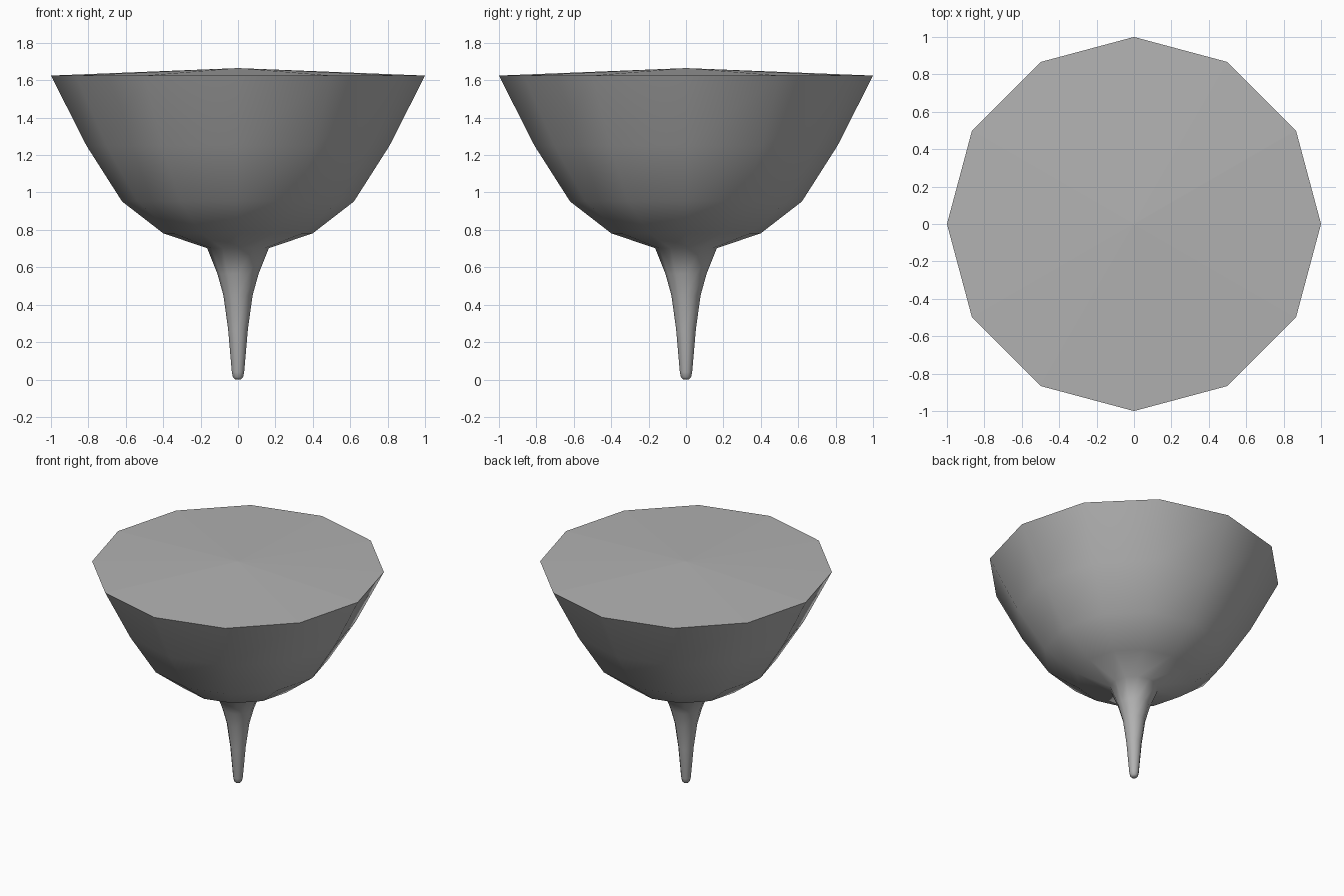
import bpy, bmesh, math

if "Cube" in bpy.data.objects:
    bpy.data.objects.remove(bpy.data.objects["Cube"])

SIDES = 12


def lathe(name, profile):
    """Spin (radius, z) points about z; zero radius makes a pole."""
    bm = bmesh.new()
    rings = []
    for r, z in profile:
        if r == 0:
            rings.append([bm.verts.new((0, 0, z))] * SIDES)
        else:
            rings.append([bm.verts.new((r * math.cos(math.tau * i / SIDES),
                                        r * math.sin(math.tau * i / SIDES), z))
                          for i in range(SIDES)])
    for a, b in zip(rings, rings[1:]):
        for i in range(SIDES):
            j = (i + 1) % SIDES
            bm.faces.new(list(dict.fromkeys((a[i], a[j], b[j], b[i]))))
    bmesh.ops.recalc_face_normals(bm, faces=bm.faces)
    mesh = bpy.data.meshes.new(name)
    bm.to_mesh(mesh)
    bm.free()
    obj = bpy.data.objects.new(name, mesh)
    bpy.context.collection.objects.link(obj)
    bpy.ops.object.select_all(action='DESELECT')
    obj.select_set(True)
    bpy.context.view_layer.objects.active = obj
    bpy.ops.object.shade_smooth_by_angle(angle=math.radians(60))
    return obj


# Narrow flared stem, rounded bowl and shallow domed top in one closed form
top = lathe("spinning_top", [
    (0, 0), (0.016, 0.001), (0.027, 0.012), (0.033, 0.04),
    (0.053, 0.27), (0.078, 0.45), (0.11, 0.565), (0.165, 0.702),
    (0.40, 0.782), (0.62, 0.952), (0.81, 1.25), (1.0, 1.625),
    (0, 1.665)])

# Faceted lid
for face in top.data.polygons:
    if face.normal.z > 0.9:
        face.use_smooth = False

# Mid grey surface
grey = bpy.data.materials.new("mid_grey")
grey.diffuse_color = (0.445, 0.445, 0.445, 1)
grey.use_nodes = True
grey.node_tree.nodes["Principled BSDF"].inputs["Base Color"].default_value = grey.diffuse_color
top.data.materials.append(grey)
